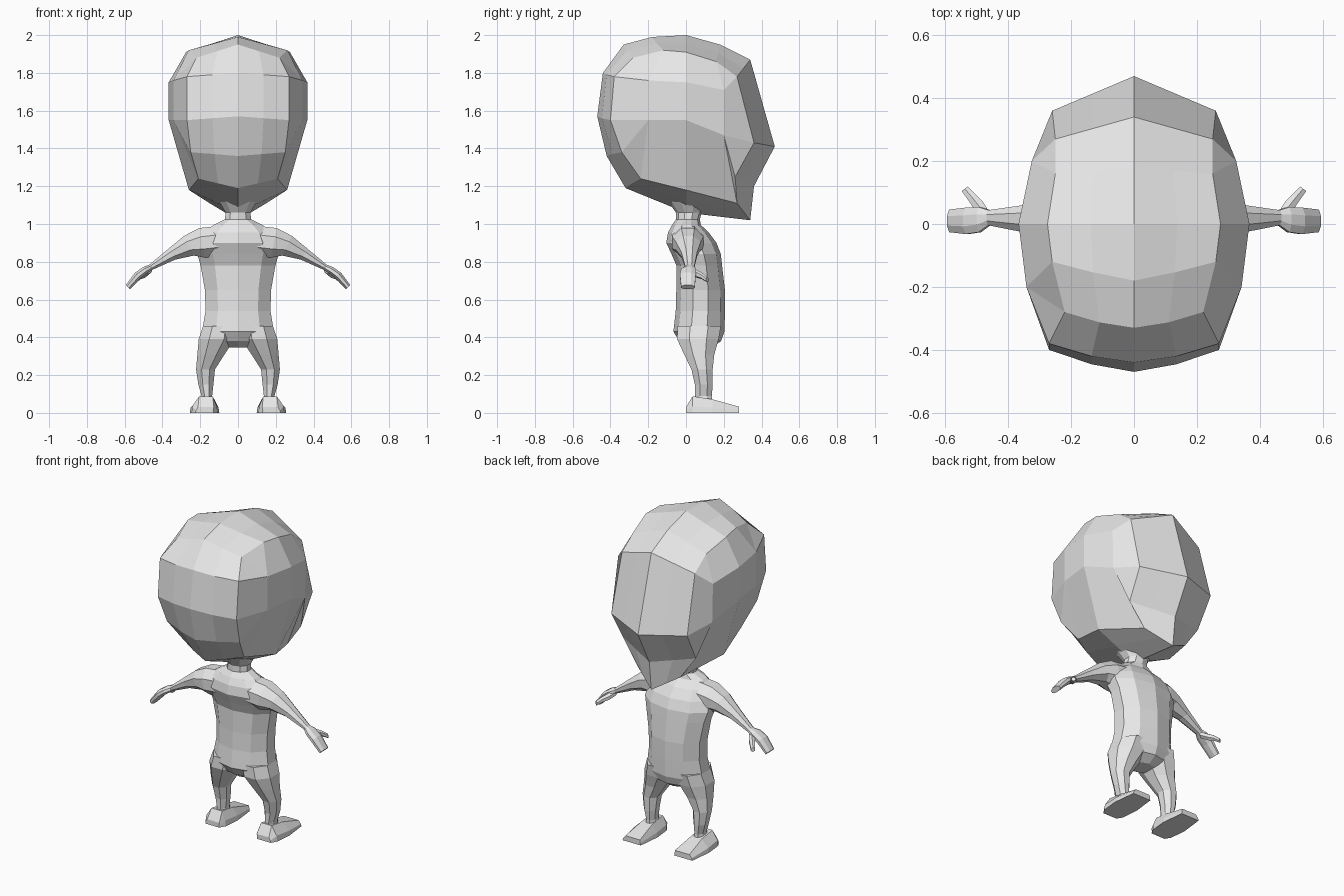
import bpy, bmesh, math
from mathutils import Vector

if "Cube" in bpy.data.objects:
    bpy.data.objects.remove(bpy.data.objects["Cube"])

grey = bpy.data.materials.new("light_grey")
grey.diffuse_color = (0.8, 0.8, 0.8, 1)
grey.use_nodes = True
grey.node_tree.nodes["Principled BSDF"].inputs["Base Color"].default_value = grey.diffuse_color


def finish(name, bm, mirror=False):
    bmesh.ops.remove_doubles(bm, verts=bm.verts, dist=0.0005)
    bmesh.ops.recalc_face_normals(bm, faces=bm.faces)
    me = bpy.data.meshes.new(name)
    bm.to_mesh(me)
    bm.free()
    me.materials.append(grey)
    ob = bpy.data.objects.new(name, me)
    bpy.context.collection.objects.link(ob)
    if mirror:
        mod = ob.modifiers.new("mirror", 'MIRROR')
        mod.use_clip = True
    return ob


def loft(name, rings, mirror=False):
    """Skin closed rings of equal length and cap both ends."""
    bm = bmesh.new()
    loops = [[bm.verts.new(p) for p in r] for r in rings]
    n = len(loops[0])
    for a, b in zip(loops, loops[1:]):
        for i in range(n):
            j = (i + 1) % n
            bm.faces.new((a[i], a[j], b[j], b[i]))
    bm.faces.new(loops[0])
    bm.faces.new(loops[-1])
    return finish(name, bm, mirror)


def ring(c, u, v, n=8):
    """Polygon ring whose flat sides touch the half sizes u and v."""
    k = 1 / math.cos(math.pi / n)
    c, u, v = Vector(c), Vector(u) * k, Vector(v) * k
    return [c + u * math.cos((i + .5) * 2 * math.pi / n)
            + v * math.sin((i + .5) * 2 * math.pi / n) for i in range(n)]


# Head: centre outline (y, z), rim outline (x, y, z) and a side panel
centre = [(0, 2), (-.18, 1.99), (-.33, 1.95), (-.44, 1.80), (-.47, 1.57),
          (-.42, 1.36), (-.32, 1.19), (0, 1.06), (.34, 1.02), (.36, 1.20),
          (.47, 1.41), (.34, 1.87), (.18, 1.95)]
rim = [(.275, 0, 1.91), (.26, -.12, 1.92), (.22, -.28, 1.88), (.27, -.38, 1.78),
       (.27, -.40, 1.55), (.25, -.34, 1.38), (.21, -.24, 1.24), (.26, 0, 1.18),
       (.15, .27, 1.11), (.25, .26, 1.25), (.26, .36, 1.43), (.25, .27, 1.78),
       (.25, .16, 1.86)]
panel = [(.367, 0, 1.75), (.342, -.2, 1.76), (.325, .2, 1.71),
         (.342, -.2, 1.55), (.367, 0, 1.55), (.32, .2, 1.47)]
rim_to_panel = [0, 1, 1, 1, 3, 3, 3, 4, 5, 5, 5, 2, 2]

bm = bmesh.new()
mid = []
for (y, z), r in zip(centre, rim):
    p = (Vector((0, y, z)) + Vector(r)) / 2
    if y < -.1:                      # rounded back of the skull
        p.y *= 1.025
    mid.append(p)
c_v = [bm.verts.new((0, y, z)) for y, z in centre]
m_v = [bm.verts.new(p) for p in mid]
r_v = [bm.verts.new(p) for p in rim]
p_v = [bm.verts.new(p) for p in panel]
s_v = [p_v[i] for i in rim_to_panel]
for a, b in ((c_v, m_v), (m_v, r_v), (r_v, s_v)):
    for i in range(13):
        j = (i + 1) % 13
        quad = [a[i], a[j], b[j], b[i]]
        bm.faces.new(list(dict.fromkeys(quad)))
for ids in ((0, 1, 3, 4), (0, 4, 5, 2)):
    bm.faces.new([p_v[i] for i in ids])
finish("head", bm, True)

# Torso and neck: z, half width, back y, front y
torso = [(.345, .06, .02, .13), (.38, .15, -.03, .18), (.43, .19, -.06, .197),
         (.54, .172, -.048, .2), (.65, .175, -.045, .2), (.78, .198, -.045, .185),
         (.84, .215, -.07, .178), (.90, .205, -.098, .155), (.955, .18, -.09, .115),
         (.995, .13, -.07, .075), (1.025, .07, -.05, .07), (1.06, .065, -.05, .08),
         (1.12, .10, -.09, .10)]
loft("torso", [ring((0, (b + f) / 2, z), (w, 0, 0), (0, (f - b) / 2, 0), 10)
               for z, w, b, f in torso])

# Arms: x, y, z, half height, half depth, tilt
arm = [(.10, .01, .91, .08, .085, 0), (.19, .01, .90, .08, .082, .2),
       (.26, .012, .885, .058, .066, .45), (.35, .017, .84, .034, .042, .6),
       (.46, .02, .772, .016, .024, .6), (.49, .014, .757, .019, .04, .6),
       (.53, .01, .728, .021, .042, .75), (.583, .01, .666, .016, .036, .8)]
loft("arm_and_hand", [ring((x, y, z), (h * math.sin(t), 0, h * math.cos(t)), (0, d, 0))
                      for x, y, z, h, d, t in arm], True)

# Thumbs
thumb = [(.47, .02, .757, .018), (.495, .06, .735, .018),
         (.515, .085, .725, .015), (.538, .112, .705, .012)]
loft("thumb", [ring((x, y, z), (r * .8, -r * .6, 0), (0, 0, r), 6)
               for x, y, z, r in thumb], True)

# Legs: x, y, z, half width, half depth
leg = [(.10, .07, .46, .085, .115), (.113, .063, .39, .095, .11),
       (.143, .07, .31, .072, .08), (.172, .085, .23, .05, .056),
       (.17, .094, .15, .04, .047), (.165, .092, .09, .028, .045),
       (.165, .09, .05, .035, .05)]
loft("leg", [ring((x, y, z), (w, 0, 0), (0, d, 0)) for x, y, z, w, d in leg], True)

# Feet: y, half width at the sole, half width on top, height
foot = [(0, .048, .042, .03), (.035, .068, .036, .088),
        (.14, .078, .036, .072), (.28, .062, .05, .033)]
loft("foot", [[(.177 - a, y, 0), (.177 + a, y, 0),
               (.177 + a * .95, y, h * .4), (.17 + b, y, h),
               (.17 - b, y, h), (.177 - a * .95, y, h * .4)]
              for y, a, b, h in foot], True)
